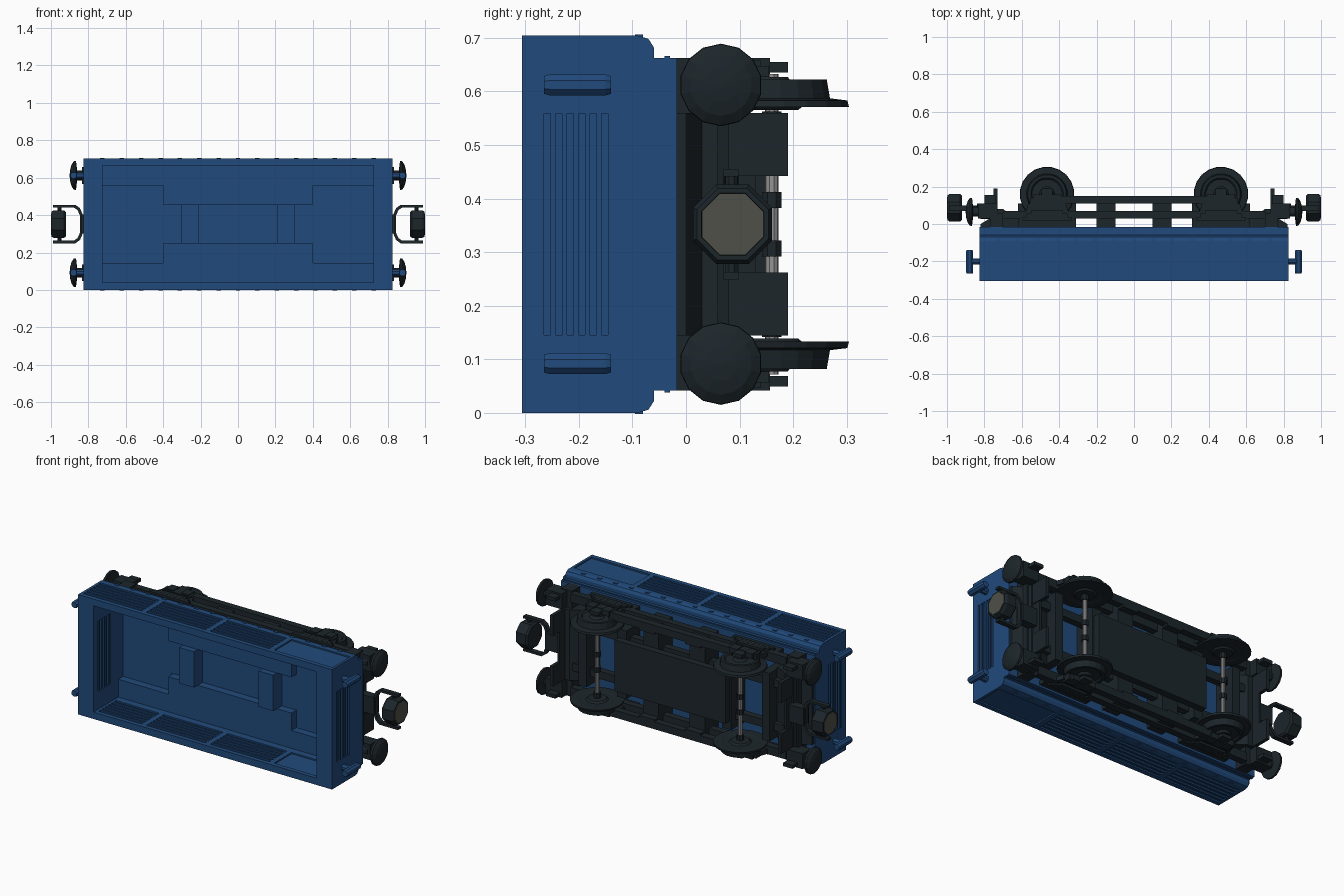
import bpy, bmesh, math
from mathutils import Vector

if "Cube" in bpy.data.objects:
    bpy.data.objects.remove(bpy.data.objects["Cube"])

CZ = 0.352  # mid height; part coordinates use w = z - CZ


def material(name, col):
    m = bpy.data.materials.new(name)
    m.diffuse_color = (*col, 1)
    m.use_nodes = True
    m.node_tree.nodes["Principled BSDF"].inputs["Base Color"].default_value = m.diffuse_color
    return m


BLUE = material("blue_paint", (0.015, 0.068, 0.2))
DARK = material("dark_iron", (0.012, 0.019, 0.024))
GREY = material("coupler_face", (0.08, 0.08, 0.065))
STEEL = material("axle_steel", (0.3, 0.3, 0.3))


def solids(name, parts, mat, mx=False, mz=False):
    """Each part is a list of rings, bridged and capped; optionally mirrored."""
    bm = bmesh.new()
    for rings in parts:
        for sx in (1, -1) if mx else (1,):
            for sz in (1, -1) if mz else (1,):
                rv = [[bm.verts.new((sx * p[0], p[1], sz * p[2] + CZ)) for p in r] for r in rings]
                n = len(rv[0])
                for a, b in zip(rv, rv[1:]):
                    for i in range(n):
                        bm.faces.new((a[i], a[(i + 1) % n], b[(i + 1) % n], b[i]))
                bm.faces.new(rv[0][::-1])
                bm.faces.new(rv[-1])
    bmesh.ops.recalc_face_normals(bm, faces=bm.faces)
    me = bpy.data.meshes.new(name)
    bm.to_mesh(me)
    bm.free()
    me.materials.append(mat)
    ob = bpy.data.objects.new(name, me)
    bpy.context.collection.objects.link(ob)
    return ob


def box(x0, x1, y0, y1, w0, w1):
    return [[(x, y0, w0), (x, y1, w0), (x, y1, w1), (x, y0, w1)] for x in (x0, x1)]


def prism(pts, axis, lo, hi):
    """axis x: pts are (y, w); axis y: (x, w); axis z: (x, y)."""
    place = {'x': lambda p, t: (t, p[0], p[1]), 'y': lambda p, t: (p[0], t, p[1]),
             'z': lambda p, t: (p[0], p[1], t)}[axis]
    return [[place(p, t) for p in pts] for t in (lo, hi)]


def lathe(axis, profile, c, n=16):
    """profile of (position, radius) around axis; c = centre in the other two coords."""
    out = []
    for t, r in profile:
        pts = [(c[0] + r * math.cos(math.tau * (i + .5) / n), c[1] + r * math.sin(math.tau * (i + .5) / n)) for i in range(n)]
        out.append(prism(pts, axis, t, t)[0])
    return out


def cut(ob, parts):
    c = solids("cutter", parts, BLUE)
    c.hide_render = True
    m = ob.modifiers.new("cut", 'BOOLEAN')
    m.operation, m.solver, m.object, m.use_self = 'DIFFERENCE', 'EXACT', c, True
    bpy.context.view_layer.objects.active = ob
    bpy.ops.object.modifier_apply(modifier=m.name)
    bpy.data.objects.remove(c)


# --- Tub: profile with rounded floor corners, hollowed out
half = [(-.306, .352), (-.09, .352), (-.07, .346), (-.06, .33), (-.06, .31), (-.017, .31)]
tub = solids("wagon_tub", [prism(half + [(y, -w) for y, w in reversed(half)], 'x', -.825, .825)], BLUE)
cut(tub, [box(-.725, .725, -.4, -.075, -.312, .312)])
cut(tub, [box(-.725, -.4, -.1, -.03, -.2075, .2075), box(.4, .725, -.1, -.03, -.2075, .2075)])
cut(tub, [box(-.415, .415, -.1, -.029, -.105, .105)])

# Louvre slots in ends and long sides, inside and out
slots = []
for s in (1, -1):
    for i in range(6):
        y = -.265 + i * .0215
        for a, b in ((.813, .9), (.70, .737)):
            slots.append(box(min(s * a, s * b), max(s * a, s * b), y, y + .012, -.207, .207))
    for a, b in ((.344, .40), (.29, .32)):
        w0, w1 = sorted((s * a, s * b))
        for x0, x1 in ((-.81, -.43), (-.40, -.015), (.015, .40)):
            if a < .3:
                x0 = max(x0, -.71)
            for i in range(6):
                y = -.28 + i * .029
                slots.append(box(x0, x1, y, y + .018, w0, w1))
        slots.append(box(.43, .81 if a > .3 else .71, -.28, -.117, w0, w1))
cut(tub, slots)

solids("floor_blocks", [box(.21, .305, -.11, -.025, -.105, .105)], BLUE, mx=True)
solids("side_rivets", [box(-.012 + i * .1035, .012 + i * .1035, -.095, -.08, .34, .354)
                       for i in range(8)], BLUE, mx=True, mz=True)
solids("side_ledge", [box(-.825, .825, -.04, -.03, .305, .314)], BLUE, mz=True)
solids("end_handles", [
    lathe('x', [(.81, .018), (.87, .018)], (-.2, .26), 8),
    lathe('y', [(-.265, .018), (-.255, .021), (-.15, .021), (-.14, .018)], (.879, .26), 8)],
    BLUE, mx=True, mz=True)

# --- Chassis
solids("sole_bars", [box(-.7, .7, .03, .07, .25, .30), box(-.4, .4, .11, .15, .262, .305),
                     box(.10, .20, -.02, .15, .25, .29), box(-.2, -.10, -.02, .15, .25, .29)],
       DARK, mz=True)
solids("centre_panel", [box(-.36, .36, .11, .15, -.15, .15)], DARK)
solids("centre_beams", [box(-.7, .7, .03, .07, .105, .15), box(-.36, .36, .07, .11, .13, .15)][:1], DARK, mz=True)
solids("cross_bearers", [box(.10, .20, -.02, .11, -.28, .28), box(.31, .37, -.02, .11, -.2, .2),
                         box(.57, .62, -.02, .11, -.2, .2)], DARK, mx=True)
solids("headstocks", [
    prism([(.62, -.02), (.82, -.02), (.82, 0), (.77, .03), (.755, .08), (.70, .08), (.66, .05), (.62, .04)], 'z', -.2075, .2075),
    box(.70, .77, -.02, .06, -.31, .31)], DARK, mx=True)
solids("rail_guards", [box(.73, .75, .06, .19, -.2075, -.09), box(.73, .75, .06, .19, .09, .2075),
                       box(.73, .745, .06, .13, -.09, .09)], DARK, mx=True)

# --- Axle guards and axle boxes
X = .465
guard = [(X - .155, -.02), (X + .155, -.02), (X + .155, .02), (X + .12, .05),
         (X + .10, .11), (X - .10, .11), (X - .12, .05), (X - .155, .02)]
solids("axle_guards", [prism(guard, 'z', .272, .298)], DARK, mx=True, mz=True)
solids("leaf_springs", [box(X - l, X + l, y, y + .017, .29, .31)
                        for l, y in ((.13, .02), (.11, .038), (.085, .056))], DARK, mx=True, mz=True)
solids("axle_boxes", [box(X - .09, X + .09, .09, .14, .272, .306),
                      box(X - .075, X - .025, .10, .157, .28, .31),
                      box(X + .025, X + .075, .10, .157, .28, .31),
                      box(X - .03, X + .03, .13, .19, .283, .303)], DARK, mx=True, mz=True)

# --- Wheels and axles
solids("wheels", [lathe('z', [(.213, .03), (.213, .05), (.222, .06), (.222, .09), (.219, .1), (.219, .146),
                              (.231, .143), (.235, .11), (.27, .104), (.27, .088), (.262, .08),
                              (.262, .04), (.275, .03)], (X, .16), 20)], DARK, mx=True, mz=True)
solids("axles", [lathe('z', [(-.28, .013), (.28, .013)], (X, .16), 10)], STEEL, mx=True)
solids("axle_collars", [lathe('z', [(w, .02), (w + .03, .02)], (X, .16), 8)
                        for w in (.03, .18)], DARK, mx=True, mz=True)

# --- Buffers
buf = solids("buffers", [lathe('x', [(.76, .04), (.82, .04), (.82, .026), (.86, .026), (.866, .077),
                                     (.878, .076), (.89, .058), (.897, .032), (.9, .006)], (.065, .26), 14)],
             DARK, mx=True, mz=True)
solids("buffer_blocks", [box(.73, .835, .03, .11, .215, .305), box(.74, .80, .10, .155, .275, .295)],
       DARK, mx=True, mz=True)

# --- Couplers: fork, drum and face
outer = [(.99, .103), (.87, .103), (.845, .085), (.83, .05)]
inner = [(.845, .046), (.858, .075), (.878, .089), (.99, .089)]
fork = outer + [(x, -w) for x, w in reversed(outer)] + [(x, -w) for x, w in reversed(inner)] + inner
solids("coupler_forks", [prism(fork, 'y', .07, .098), box(.74, .84, .06, .11, -.05, .05)], DARK, mx=True)
solids("coupler_pins", [lathe('z', [(-.1, .012), (.1, .012)], (.955, .085), 8)], DARK, mx=True)
solids("coupler_drums", [lathe('x', [(.92, .07), (.93, .08), (.985, .08), (.998, .072), (.998, .063), (.992, .062)],
                               (.087, 0), 8)], DARK, mx=True)
solids("coupler_faces", [lathe('x', [(.985, .062), (1.0, .062)], (.087, 0), 8)], GREY, mx=True)
